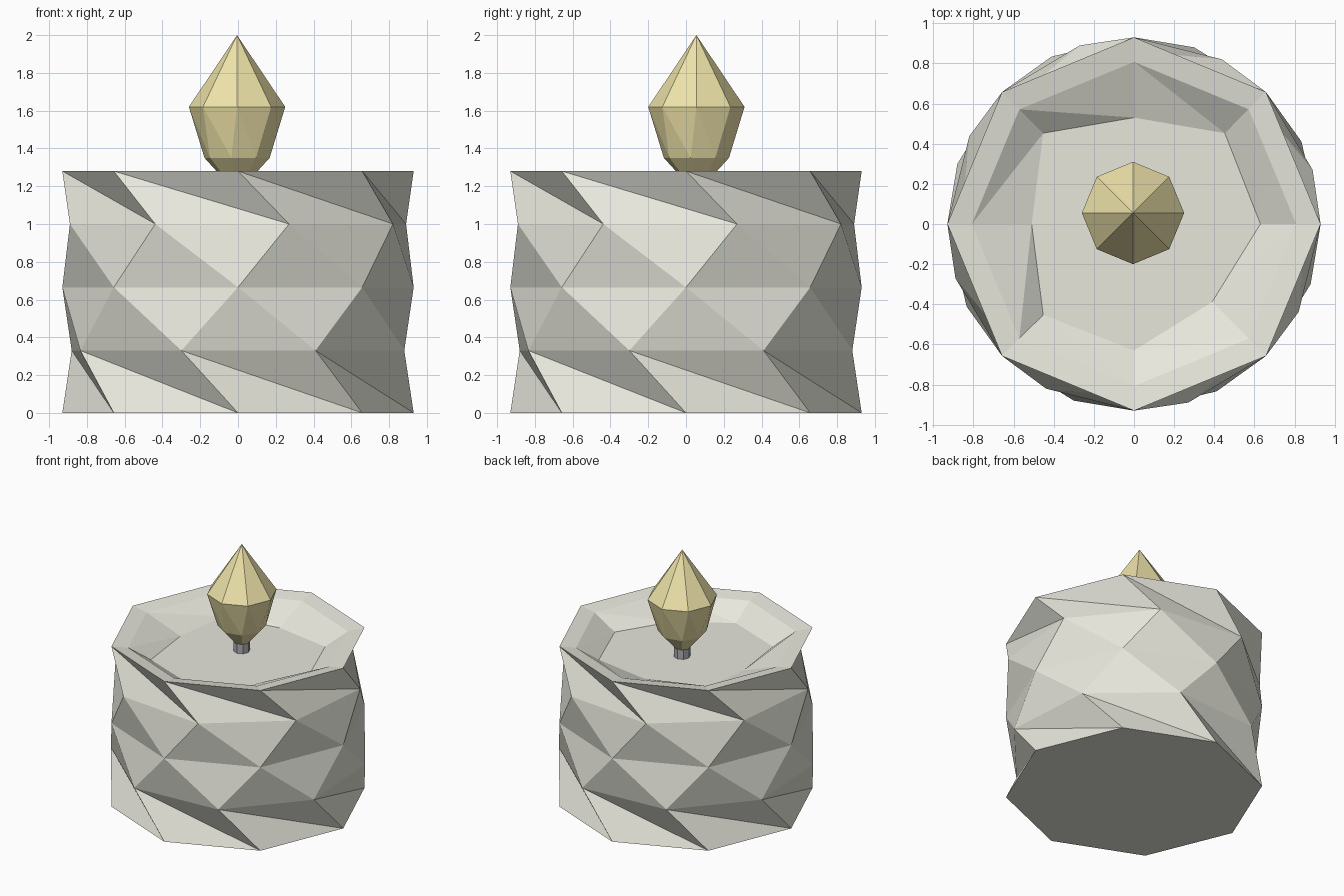
import bpy, bmesh
from math import cos, sin, radians

if "Cube" in bpy.data.objects:
    bpy.data.objects.remove(bpy.data.objects["Cube"])


def material(name, rgb):
    m = bpy.data.materials.new(name)
    m.diffuse_color = (*rgb, 1)
    m.use_nodes = True
    m.node_tree.nodes["Principled BSDF"].inputs["Base Color"].default_value = m.diffuse_color
    return m


def ring(radius, z, twist=0, cx=0, cy=0):
    """Eight points; radius is one number or eight (counted from the front)."""
    radii = radius if isinstance(radius, list) else [radius] * 8
    pts = []
    for k, r in enumerate(radii):
        a = radians(-90 + 45 * k + twist)
        pts.append((cx + r * cos(a), cy + r * sin(a), z))
    return pts


def loft(name, rings, mat=None, tip=None):
    """Join rings with triangles, cap the ends or finish in a tip."""
    bm = bmesh.new()
    loops = [[bm.verts.new(p) for p in pts] for pts in rings]
    for a, b in zip(loops, loops[1:]):
        for k in range(8):
            n = (k + 1) % 8
            bm.faces.new((a[k], a[n], b[k]))
            bm.faces.new((a[n], b[n], b[k]))
    bm.faces.new(loops[0][::-1])
    if tip:
        t = bm.verts.new(tip)
        for k in range(8):
            bm.faces.new((loops[-1][k], loops[-1][(k + 1) % 8], t))
    else:
        bm.faces.new(loops[-1])
    mesh = bpy.data.meshes.new(name)
    bm.to_mesh(mesh)
    bm.free()
    obj = bpy.data.objects.new(name, mesh)
    bpy.context.collection.objects.link(obj)
    if mat:
        mesh.materials.append(mat)
    return obj


wax = material("wax", (0.80, 0.80, 0.72))
yellow = material("flame_yellow", (0.86, 0.77, 0.40))
dark = material("wick_grey", (0.42, 0.42, 0.44))

# Faceted candle body with twisted rings and a shallow, uneven melted pool
R = 0.93
pool = [0.63, 0.55, 0.63, 0.64, 0.53, 0.64, 0.51, 0.64]
loft("candle_body", [
    ring(R, 0),
    ring(R, 0.33, -18.8),
    ring(R, 0.665),
    ring(R, 1.0, 16.9),
    ring(R, 1.28),
    ring(0.808, 1.26),
    ring(pool, 1.15),
], wax)

# Wick
X, Y = -0.005, 0.055
loft("wick", [ring(0.06, 1.14, 0, X, Y), ring(0.06, 1.25, 0, X, Y)], dark)

# Flame
loft("flame", [
    ring(0.055, 1.22, -10, X, Y),
    ring(0.175, 1.35, -10, X, Y),
    ring(0.255, 1.62, 0, X, Y),
], yellow, tip=(X, Y, 2.0))
